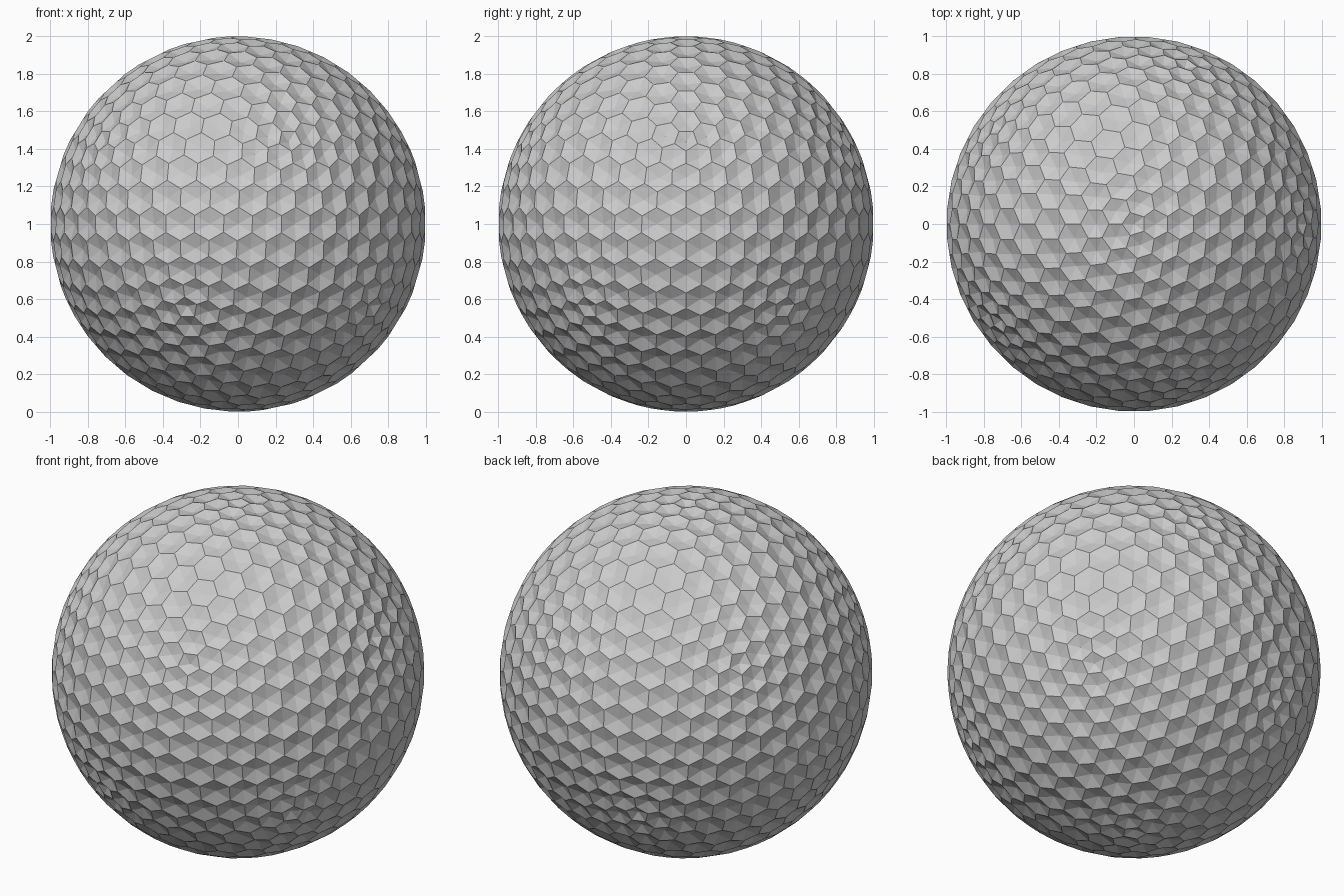
import bpy, bmesh
from mathutils import Vector

if "Cube" in bpy.data.objects:
    bpy.data.objects.remove(bpy.data.objects["Cube"])

# Hexagon-dimpled ball: dual of an icosphere, every cell sunk at its centre
DEPTH = 0.975
src = bmesh.new()
bmesh.ops.create_icosphere(src, subdivisions=4, radius=1)
src.normal_update()

bm = bmesh.new()
rim = {f: bm.verts.new(f.calc_center_median().normalized()) for f in src.faces}
for v in src.verts:
    axis = v.co.normalized()
    ref = axis.orthogonal().normalized()
    side = axis.cross(ref)
    import math
    ring = sorted(v.link_faces, key=lambda f: math.atan2(rim[f].co.dot(side), rim[f].co.dot(ref)))
    mid = bm.verts.new(axis * DEPTH)
    for a, b in zip(ring, ring[1:] + ring[:1]):
        bm.faces.new((rim[a], rim[b], mid))
bm.normal_update()

mesh = bpy.data.meshes.new("dimpled_ball")
bm.to_mesh(mesh)
ball = bpy.data.objects.new("dimpled_ball", mesh)
ball.location.z = 1
bpy.context.collection.objects.link(ball)
